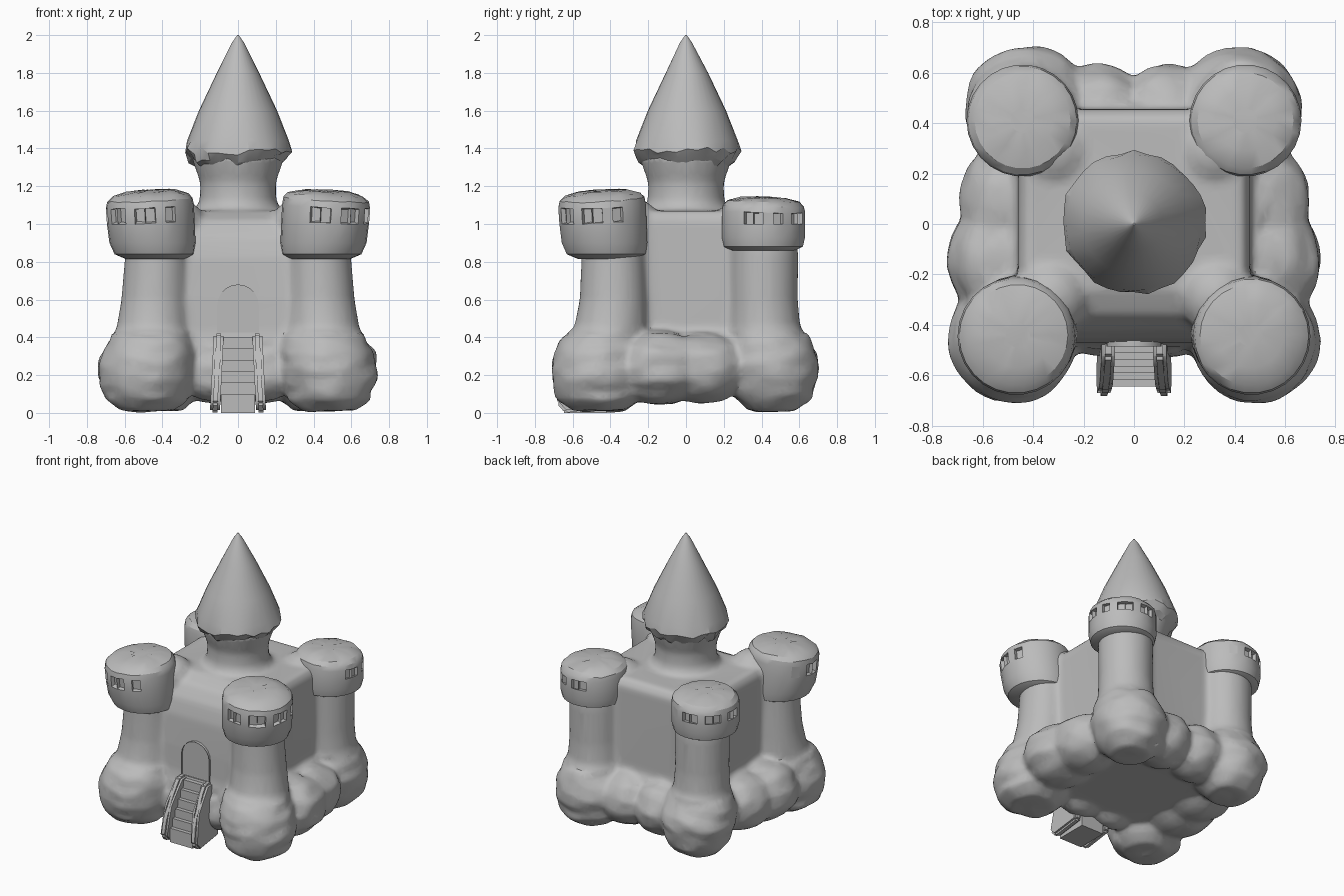
import bpy, bmesh, random
from math import sin, cos, pi, radians
from mathutils import Matrix, Vector, noise

random.seed(4)
if "Cube" in bpy.data.objects:
    bpy.data.objects.remove(bpy.data.objects["Cube"])

stone = bpy.data.materials.new("grey_stone")
stone.use_nodes = True
stone.diffuse_color = (0.5, 0.5, 0.5, 1)
stone.node_tree.nodes["Principled BSDF"].inputs["Base Color"].default_value = (0.5, 0.5, 0.5, 1)


def circle(z, r, x=0, y=0, n=32):
    return [(x + r * cos(2 * pi * i / n), y + r * sin(2 * pi * i / n), z) for i in range(n)]


def rect(z, x, y0, y1):
    return [(-x, y0, z), (x, y0, z), (x, y1, z), (-x, y1, z)]


def loft(bm, rings):
    """Closed skin through a stack of rings; returns the bands of side faces."""
    rows = [[bm.verts.new(p) for p in ring] for ring in rings]
    bands = []
    for a, b in zip(rows, rows[1:]):
        n = len(a)
        bands.append([bm.faces.new((a[i], a[(i + 1) % n], b[(i + 1) % n], b[i])) for i in range(n)])
    bm.faces.new(rows[0][::-1])
    bm.faces.new(rows[-1])
    return bands


def blob(bm, centre, size):
    m = Matrix.Translation(centre) @ Matrix.Diagonal((*size, 1))
    bmesh.ops.create_icosphere(bm, subdivisions=3, radius=1, matrix=m)


def prism(bm, outline, x0, x1):
    """Extrude a (y, z) outline from x0 to x1."""
    loft(bm, [[(x, y, z) for y, z in outline] for x in (x0, x1)])


def finish(name, bm, angle=35):
    bmesh.ops.recalc_face_normals(bm, faces=bm.faces[:])
    mesh = bpy.data.meshes.new(name)
    bm.to_mesh(mesh)
    bm.free()
    ob = bpy.data.objects.new(name, mesh)
    bpy.context.collection.objects.link(ob)
    mesh.materials.append(stone)
    for o in bpy.context.selected_objects:
        o.select_set(False)
    ob.select_set(True)
    bpy.context.view_layer.objects.active = ob
    bpy.ops.object.shade_smooth_by_angle(angle=radians(angle))
    return ob


# Keep walls with a rounded front brow, plinth and central neck
bm = bmesh.new()
loft(bm, [rect(0.3, 0.46, -0.475, 0.455), rect(0.6, 0.46, -0.47, 0.455),
          rect(0.82, 0.46, -0.455, 0.455), rect(0.93, 0.46, -0.425, 0.455),
          rect(1.02, 0.46, -0.36, 0.455), rect(1.07, 0.43, -0.26, 0.42)])
loft(bm, [rect(0.11, 0.46, -0.46, 0.48), rect(0.14, 0.5, -0.5, 0.5),
          rect(0.3, 0.5, -0.5, 0.5), rect(0.42, 0.48, -0.475, 0.47)])
loft(bm, [circle(1.0, 0.31), circle(1.07, 0.235), circle(1.12, 0.203),
          circle(1.22, 0.2), circle(1.29, 0.225), circle(1.36, 0.25)])

# Rounded foundations and tower shafts, the same on both sides
front_shaft = [(0.01, 0.14, 0.48, -0.46), (0.07, 0.22, 0.485, -0.46), (0.2, 0.255, 0.485, -0.46),
               (0.32, 0.245, 0.47, -0.455), (0.4, 0.215, 0.458, -0.445), (0.45, 0.193, 0.45, -0.4),
               (0.6, 0.178, 0.44, -0.385), (0.84, 0.168, 0.43, -0.385), (1.08, 0.17, 0.42, -0.38)]
back_shaft = [(0.01, 0.13, 0.42, 0.46), (0.09, 0.21, 0.42, 0.46), (0.25, 0.256, 0.42, 0.455),
              (0.35, 0.23, 0.42, 0.445), (0.46, 0.185, 0.42, 0.42), (0.6, 0.177, 0.42, 0.415),
              (0.84, 0.18, 0.42, 0.415), (1.06, 0.17, 0.41, 0.4)]
for s in (-1, 1):
    for shaft in (front_shaft, back_shaft):
        loft(bm, [circle(z, r, s * x, y) for z, r, x, y in shaft])
    # Swollen base walls between the towers
    blob(bm, (s * 0.5, -0.14, 0.24), (0.245, 0.26, 0.2))
    blob(bm, (s * 0.48, 0.08, 0.24), (0.22, 0.26, 0.19))
    blob(bm, (s * 0.14, 0.44, 0.24), (0.21, 0.195, 0.19))
    blob(bm, (s * 0.13, -0.4, 0.22), (0.2, 0.13, 0.16))
    # Ramps from the roof terrace up to the tower heads
    blob(bm, (s * 0.33, -0.29, 1.01), (0.15, 0.15, 0.13))
    blob(bm, (s * 0.32, 0.29, 1.0), (0.15, 0.15, 0.12))
castle = finish("castle_walls", bm)

# Fuse the masses into one soft skin
fuse = castle.modifiers.new("fuse", "REMESH")
fuse.mode, fuse.voxel_size = "VOXEL", 0.018
soften = castle.modifiers.new("soften", "SMOOTH")
soften.factor, soften.iterations = 0.5, 9
fused = bpy.data.meshes.new_from_object(castle.evaluated_get(bpy.context.evaluated_depsgraph_get()))
bm = bmesh.new()
bm.from_mesh(fused)
bm.normal_update()
# Rough stonework around the foundations
for v, n in [(v, v.normal.copy()) for v in bm.verts]:
    if v.co.z < 0.42 and max(abs(v.co.x), abs(v.co.y)) > 0.49:
        v.co += n * 0.014 * noise.noise(v.co * Vector((1, 1, 2)) * 7)
bpy.data.objects.remove(castle)
castle = finish("castle_walls", bm, 30)
thin = castle.modifiers.new("facets", "DECIMATE")
thin.ratio = 0.3


# Tower heads with small recessed openings on the outward side
def tower_head(name, rows, x, y, slope):
    bm = bmesh.new()
    bands = loft(bm, [circle(z, r, x + dx * x, y + dx * y, 26) for z, r, dx in rows])
    outward = Vector((x, y)).normalized()
    for i, f in enumerate(bands[3]):
        c = f.calc_center_median()
        aim = Vector((c.x - x, c.y - y)).normalized().dot(outward)
        if aim > 0.1 and i % 3 != 2:
            bmesh.ops.inset_individual(bm, faces=[f], thickness=0.005, depth=-0.025)
    # Tops fall away toward the outside and the rim is uneven
    for v in bm.verts:
        if v.co.z > 1.0:
            v.co.z -= Vector((v.co.x - x, v.co.y - y)).dot(outward) * slope + random.uniform(0, 0.008)
    finish(name, bm, 30)


front_rows = [(0.815, 0.16, -0.06), (0.84, 0.21, -0.04), (0.9, 0.228, -0.02), (1.02, 0.232, 0),
              (1.1, 0.233, 0.01), (1.135, 0.226, 0.01), (1.16, 0.2, 0.0), (1.178, 0.13, 0.0), (1.183, 0.05, 0)]
back_rows = [(0.86, 0.17, 0), (0.88, 0.21, 0), (0.93, 0.222, 0), (1.0, 0.222, 0),
             (1.07, 0.222, 0), (1.1, 0.215, 0), (1.125, 0.19, 0), (1.142, 0.12, 0), (1.147, 0.05, 0)]
for side, s in (("left", 1), ("right", -1)):
    tower_head("front_tower_head_" + side, front_rows, s * 0.462, -0.44, 0.07)
    tower_head("back_tower_head_" + side, back_rows, s * 0.442, 0.41, 0.04)

# Pointed roof with a ragged eave
bm = bmesh.new()
bands = loft(bm, [circle(z, r, 0, 0.005 if z < 1.9 else 0) for z, r in
                  [(1.29, 0.2), (1.345, 0.262), (1.39, 0.288), (1.44, 0.27), (1.6, 0.207),
                   (1.8, 0.112), (1.96, 0.032), (2.0, 0.004)]])
for v in {v for f in bands[1] for v in f.verts}:
    k = random.uniform(0.95, 1.02)
    v.co.x *= k
    v.co.y *= k
    v.co.z += random.uniform(-0.025, 0.02)
finish("pointed_roof", bm, 22)

# Arched doorway with a recessed leaf
bm = bmesh.new()
arch = [(-0.11, 0.42), (0.11, 0.42)] + [(0.11 * cos(pi * i / 10), 0.57 + 0.11 * sin(pi * i / 10)) for i in range(11)]
loft(bm, [[(x, y, z) for x, z in arch] for y in (-0.4, -0.485)])
front = min(bm.faces, key=lambda f: f.calc_center_median().y)
bmesh.ops.inset_region(bm, faces=[front], thickness=0.025, depth=0)
bmesh.ops.translate(bm, verts=front.verts[:], vec=(0, 0.01, 0))
finish("doorway", bm)

# Stair walls, flaring toward the ground
for side, s in (("left", 1), ("right", -1)):
    bm = bmesh.new()
    prism(bm, [(-0.42, 0.42), (-0.53, 0.42), (-0.575, 0.36), (-0.62, 0.25), (-0.665, 0.18),
               (-0.685, 0.05), (-0.64, 0.0), (-0.42, 0.03)], s * 0.075, s * 0.128)
    for v in bm.verts:
        v.co.x += s * 0.02 * (0.42 - v.co.z) / 0.4
    bmesh.ops.bevel(bm, geom=bm.edges[:], offset=0.014, segments=2, affect="EDGES")
    finish("stair_wall_" + side, bm)

# Steps up to the door
bm = bmesh.new()
steps = [(-0.42, 0.0), (-0.42, 0.4)]
for i in range(6):
    y = -0.51 - 0.027 * i
    steps += [(y, 0.4 - 0.06 * i), (y, 0.34 - 0.06 * i)]
steps[-1] = (steps[-1][0], 0.0)
prism(bm, steps, -0.09, 0.09)
finish("steps", bm)
